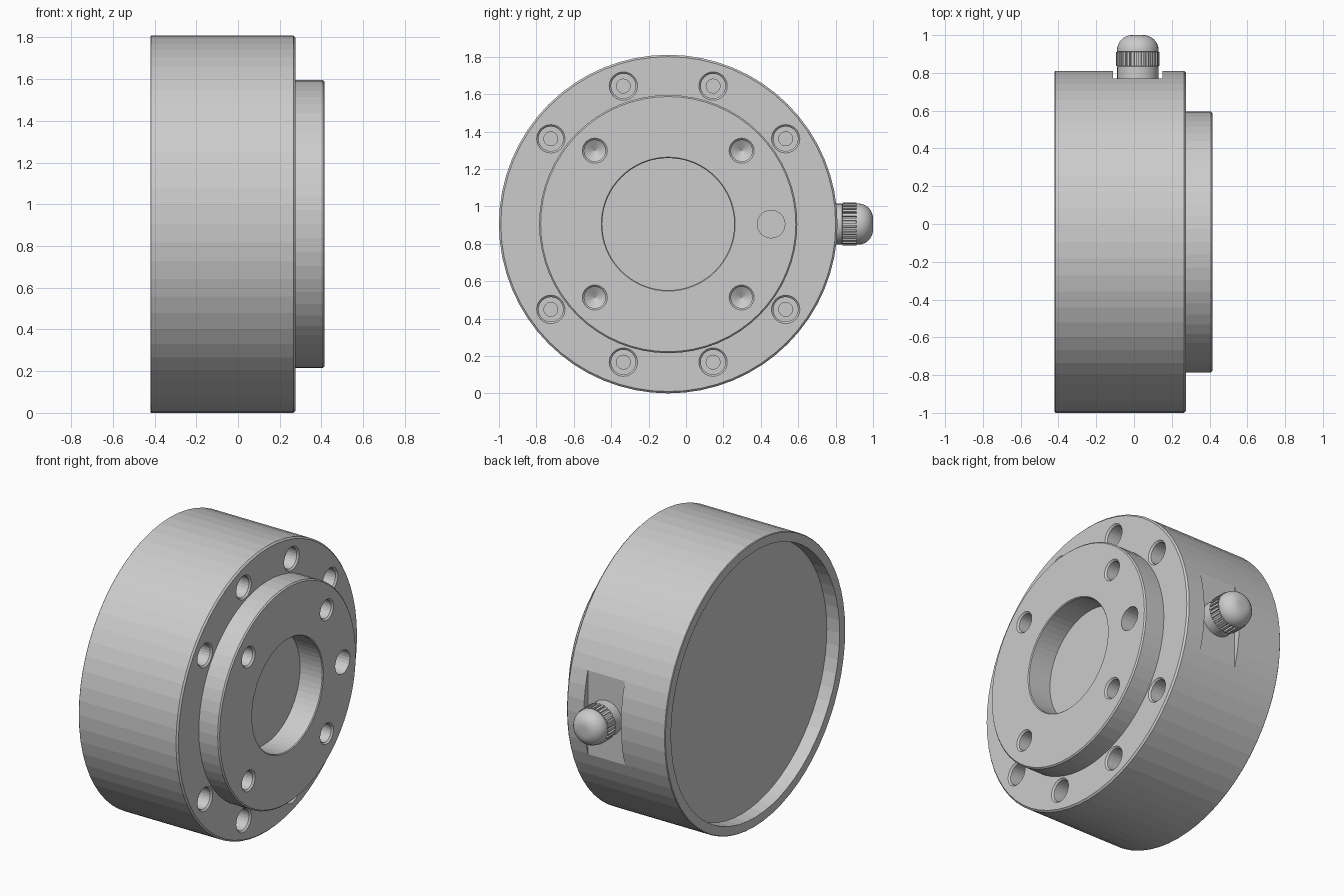
import bpy, bmesh
from math import cos, sin, pi, radians
from mathutils import Matrix, Vector

if "Cube" in bpy.data.objects:
    bpy.data.objects.remove(bpy.data.objects["Cube"])

CY, CZ = -0.095, 0.905      # disc axis position in y and z
GX = 0.02                   # cable gland position in x


def finish(bm, name):
    bmesh.ops.recalc_face_normals(bm, faces=bm.faces)
    me = bpy.data.meshes.new(name)
    bm.to_mesh(me)
    bm.free()
    ob = bpy.data.objects.new(name, me)
    bpy.context.collection.objects.link(ob)
    return ob


def lathe(bm, profile, n, place):
    """Revolve (axial, radius) points; place(a, u, v) gives the 3D position."""
    rings = []
    for a, r in profile:
        if r == 0:
            rings.append([bm.verts.new(place(a, 0, 0))])
        else:
            rings.append([bm.verts.new(place(a, r * cos(2 * pi * i / n), r * sin(2 * pi * i / n)))
                          for i in range(n)])
    for p, q in zip(rings, rings[1:]):
        for i in range(n):
            j = (i + 1) % n
            if len(p) == 1:
                bm.faces.new((p[0], q[i], q[j]))
            elif len(q) == 1:
                bm.faces.new((p[i], p[j], q[0]))
            else:
                bm.faces.new((p[i], p[j], q[j], q[i]))


def cut(target, cutter):
    mod = target.modifiers.new("cut", 'BOOLEAN')
    mod.operation = 'DIFFERENCE'
    mod.solver = 'EXACT'
    mod.object = cutter
    cutter.hide_render = True
    cutter.hide_set(True)


def on_x(y, z):
    return lambda a, u, v: Vector((a, y + u, z + v))


def on_y(a, u, v):
    return Vector((GX + u, a, CZ + v))


# Housing: back recess, outer drum, raised boss and centre bore
bm = bmesh.new()
lathe(bm, [(-.33, 0), (-.33, .845), (-.42, .845), (-.42, .901), (-.416, .905),
           (.265, .905), (.275, .895), (.275, .69), (.407, .69), (.415, .682),
           (.415, .358), (.41, .353), (.255, .353), (.255, 0)], 64, on_x(CY, CZ))
housing = finish(bm, "housing")


# Hole cutters, each with a small countersink at the face
def hole(bm, radius, deg, face, profile):
    t = radians(deg)
    pts = [(face + d, r) for d, r in profile]
    lathe(bm, pts, 24, on_x(CY + radius * cos(t), CZ + radius * sin(t)))


bm = bmesh.new()
for deg in (36, 72, 108, 144, 216, 252, 288, 324):      # rim bolt holes
    hole(bm, .776, deg, .275, [(.02, 0), (.02, .076), (0, .076), (-.01, .066),
                               (-.15, .066), (-.15, .037), (-.25, .037), (-.25, 0)])
for deg in (45, 135, 225, 315):                         # threaded boss holes
    hole(bm, .555, deg, .415, [(.02, 0), (.02, .067), (0, .067), (-.01, .057),
                               (-.17, .057), (-.205, 0)])
hole(bm, .55, 0, .415, [(.02, 0), (.02, .074), (-.12, .074), (-.12, 0)])  # dowel hole
cut(housing, finish(bm, "hole_cutters"))

# Flat pad milled into the side for the gland
bm = bmesh.new()
bmesh.ops.create_cube(bm, size=1, matrix=Matrix.Translation((GX, .87, CZ))
                      @ Matrix.Diagonal((.26, .2, .8, 1)))
cut(housing, finish(bm, "flat_cutter"))

# Cable gland: base, grip band and rounded cap
bm = bmesh.new()
cap = [(.92 + .08 * sin(k * pi / 16), .03 + .08 * cos(k * pi / 16)) for k in range(9)]
lathe(bm, [(.76, 0), (.76, .109), (.835, .109), (.837, .104), (.91, .104), (.912, .11)]
      + cap + [(1.0, 0)], 40, on_y)
gland = finish(bm, "cable_gland")
bpy.context.view_layer.objects.active = gland
gland.select_set(True)
bpy.ops.object.shade_smooth_by_angle(angle=radians(35))

# Grip ribs around the gland
bm = bmesh.new()
RIBS = 28
for i in range(RIBS):
    m = (Matrix.Translation((GX, .8735, CZ)) @ Matrix.Rotation(2 * pi * i / RIBS, 4, 'Y')
         @ Matrix.Translation((.107, 0, 0)) @ Matrix.Diagonal((.016, .075, .014, 1)))
    bmesh.ops.create_cube(bm, size=1, matrix=m)
finish(bm, "gland_ribs")
